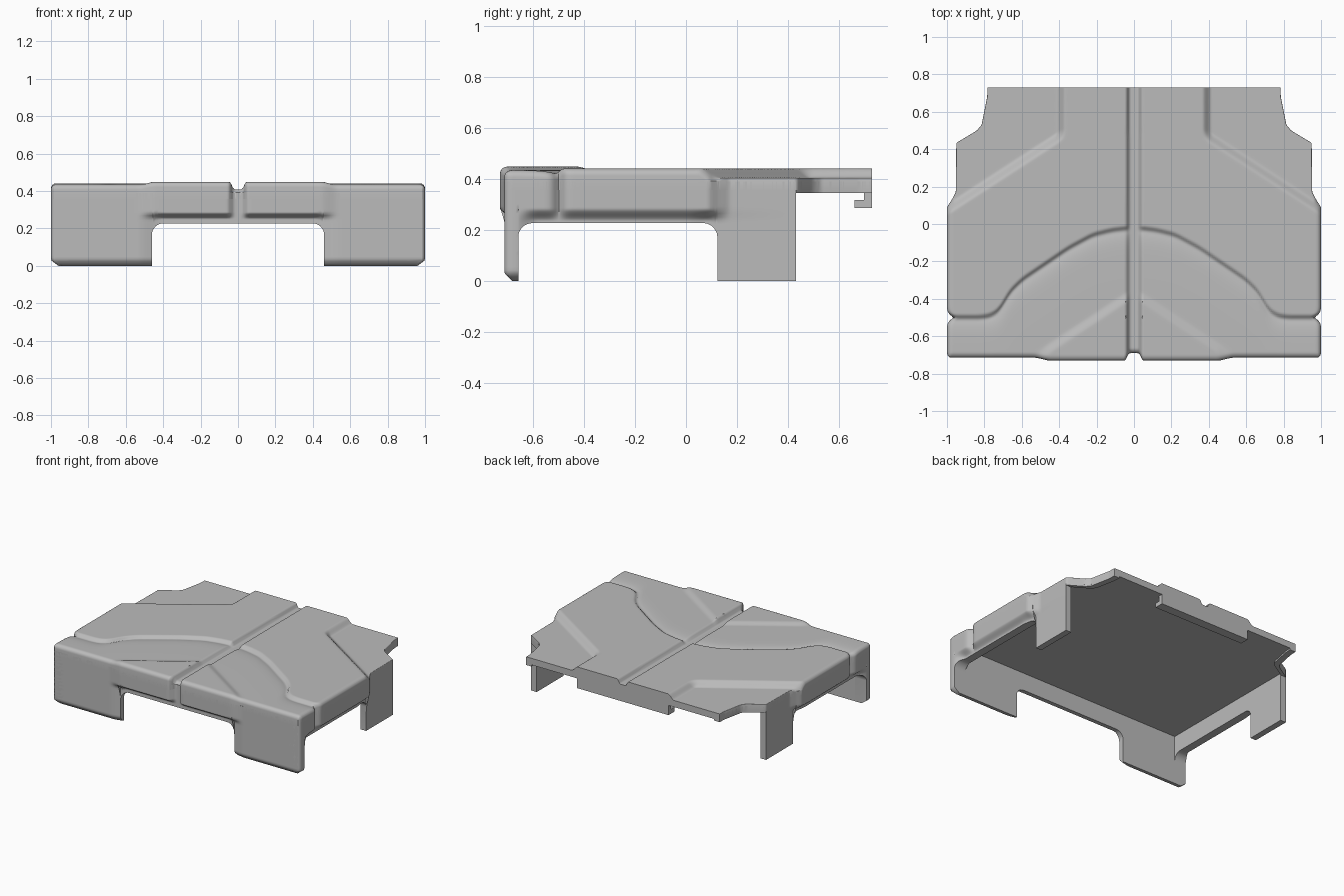
import bpy, bmesh, math

cube = bpy.data.objects.get("Cube")
if cube:
    bpy.data.objects.remove(cube, do_unlink=True)

GREY = (0.5, 0.5, 0.5, 1)
grey = bpy.data.materials.new("plain grey")
grey.use_nodes = True
grey.diffuse_color = GREY
grey.node_tree.nodes["Principled BSDF"].inputs["Base Color"].default_value = GREY

FRONT, BACK, UNDER, WALL_TOP = -0.714, 0.73, 0.357, 0.39


def ss(v, a, b):
    t = min(1, max(0, (v - a) / (b - a)))
    return t * t * (3 - 2 * t)


def mix(a, b, t):
    return a + (b - a) * t


def interp(v, pts):
    if v <= pts[0][0]:
        return pts[0][1]
    for (a, p), (b, q) in zip(pts, pts[1:]):
        if v <= b:
            return mix(p, q, (v - a) / (b - a))
    return pts[-1][1]


def steps(a, b, n, extra=()):
    return sorted([a + (b - a) * i / n for i in range(n + 1)] + list(extra))


def slab(name, us, vs, outer, inner):
    """Closed sheet between an outer and an inner surface."""
    bm = bmesh.new()
    A, B = [[[bm.verts.new(f(u, v)) for v in vs] for u in us] for f in (outer, inner)]
    n, m = len(us) - 1, len(vs) - 1
    for g in (A, B):
        for i in range(n):
            for j in range(m):
                bm.faces.new((g[i][j], g[i + 1][j], g[i + 1][j + 1], g[i][j + 1]))
    for j in (0, m):
        for i in range(n):
            bm.faces.new((A[i][j], A[i + 1][j], B[i + 1][j], B[i][j]))
    for i in (0, n):
        for j in range(m):
            bm.faces.new((A[i][j], A[i][j + 1], B[i][j + 1], B[i][j]))
    bmesh.ops.recalc_face_normals(bm, faces=bm.faces)
    me = bpy.data.meshes.new(name)
    bm.to_mesh(me)
    bm.free()
    me.materials.append(grey)
    ob = bpy.data.objects.new(name, me)
    bpy.context.collection.objects.link(ob)
    bpy.ops.object.select_all(action="DESELECT")
    ob.select_set(True)
    bpy.context.view_layer.objects.active = ob
    bpy.ops.object.shade_smooth_by_angle(angle=math.radians(55))
    return ob


# Outline: half width along the depth, and front edge along the width
OUTLINE = [(FRONT, 0.985), (-0.705, 0.995), (-0.69, 1), (0.09, 1), (0.125, 0.977),
           (0.17, 0.953), (0.434, 0.95), (0.5, 0.84), (0.53, 0.815), (0.68, 0.785), (BACK, 0.783)]
SEAM = [(0.04, -0.025), (0.12, -0.035), (0.22, -0.06), (0.35, -0.13), (0.6, -0.3),
        (0.67, -0.37), (0.71, -0.45), (0.76, -0.49), (0.82, -0.5)]


def half_width(y):
    return interp(y, OUTLINE) - 0.032 * math.exp(-abs((y + 0.5) / 0.02) ** 1.5)


def front_edge(x):
    ax = abs(x)
    pad = mix(-0.731, FRONT, ss(ax, 0.44, 0.54))
    return mix(-0.69, pad, ss(ax, 0.025, 0.05))


def round_off(d, r):
    d = min(max(d, 0), r)
    return r - math.sqrt(r * r - (r - d) ** 2)


def height(x, y):
    ax = abs(x)
    # rear pads with lowered outer corners
    low = ss(ax, 0.365, 0.415) * ss(y - (0.45 - 0.65 * (ax - 0.42)), -0.03, 0.035)
    rear = 0.441 - 0.036 * low
    # front area with raised middle pads, dipping toward the seam
    d = y - sum(interp(ax + k, SEAM) for k in (-0.02, 0, 0.02)) / 3
    rise = 1 - ss(y + 0.41 + 0.66 * (ax - 0.07), -0.035, 0.03)
    front = 0.435 + 0.014 * rise * (1 - ss(ax, 0.44, 0.54)) - 0.02 * math.exp(-abs(d) / 0.04)
    z = mix(front, rear, ss(d, -0.02, 0.02))
    # centre channel and rounded rim
    z = mix(0.408, z, ss(ax, 0.02, 0.045))
    r = 0.004 + 0.024 * (1 - ss(y, 0.1, 0.16))
    z -= max(round_off(half_width(y) - ax, r), round_off(y - front_edge(x), 0.028))
    return max(z, WALL_TOP + 0.002)


def plan(s, t):
    x = s * half_width(t)
    pull = min(1, max(0, (-0.62 - t) / 0.094))
    return x, t + (front_edge(x) - FRONT) * pull


# Top plate
rim = [k * e for k in (-1, 1) for e in (0.985, 0.993, 0.997, 0.999)]
slab("top_plate", steps(-1, 1, 220, rim),
     steps(FRONT, BACK, 170, [FRONT + e for e in (0.001, 0.003, 0.006)]),
     lambda s, t: (*plan(s, t), height(*plan(s, t))),
     lambda s, t: (*plan(s, t), UNDER))


def arch(d, r):
    """Underside of an opening at distance d from its nearest leg."""
    d = min(d, r)
    return 0.227 - r + math.sqrt(r * r - (r - d) ** 2)


# Front wall with two legs
def front_bottom(x):
    return 0 if abs(x) >= 0.46 else arch(0.46 - abs(x), 0.06)


def front_point(x, t):
    z = mix(front_bottom(x), WALL_TOP, t)
    foot = max(0, 1 - z / 0.03)
    lower = mix(-0.69, FRONT, ss(abs(x), 0.40, 0.54))
    y = mix(lower, front_edge(x), ss(z, 0.25, 0.285)) + 0.03 * foot
    return x - math.copysign(0.04 * foot * ss(abs(x), 0.85, 0.98), x), y, z


def front_inner(x, t):
    px, _, z = front_point(x, t)
    return px, -0.659, z


jambs = [k * e for k in (-1, 1) for e in (0.4599, 0.46, 0.458, 0.455)]
slab("front_wall", steps(-0.985, 0.985, 130, jambs), steps(0, 1, 32), front_point, front_inner)


# Side walls with a rear leg, an opening and a shallow rear rim
def side_bottom(y):
    if y <= -0.659 or 0.123 <= y <= 0.432:
        return 0
    if y > 0.432:
        return 0.345
    return arch(min(y + 0.659, 0.123 - y), 0.055)


def side_wall(side, name):
    def place(y, t):
        z = mix(side_bottom(y), WALL_TOP, t)
        foot = max(0, 1 - z / 0.03) if y < 0 else 0
        return max(y, FRONT + 0.03 * foot), z, foot

    def outer(y, t):
        py, z, foot = place(y, t)
        w = half_width(y)
        # lower band steps in, level with the rear leg
        lower = mix(w, min(w, mix(0.963, 0.95, ss(y, 0, 0.1))), ss(y, -0.67, -0.58))
        return side * (mix(lower, w, ss(z, 0.235, 0.285)) - 0.04 * foot), py, z

    def inner(y, t):
        py, z, _ = place(y, t)
        return side * min(0.905, half_width(y) - 0.045), py, z

    slab(name, steps(FRONT, BACK, 130, (-0.659, -0.6589, -0.657, -0.654, -0.5, 0.118, 0.121,
                                        0.1229, 0.123, 0.432, 0.4321)), steps(0, 1, 28), outer, inner)


side_wall(1, "left_wall")
side_wall(-1, "right_wall")


# Rear hanging lip with a forward hook
def block(name, hx, y0, y1, z0, z1):
    slab(name, (-hx, hx), (y0, y1), lambda x, y: (x, y, z1), lambda x, y: (x, y, z0))


block("rear_lip", 0.37, 0.70, BACK, 0.286, 0.37)
block("rear_hook", 0.37, 0.663, 0.70, 0.286, 0.318)
